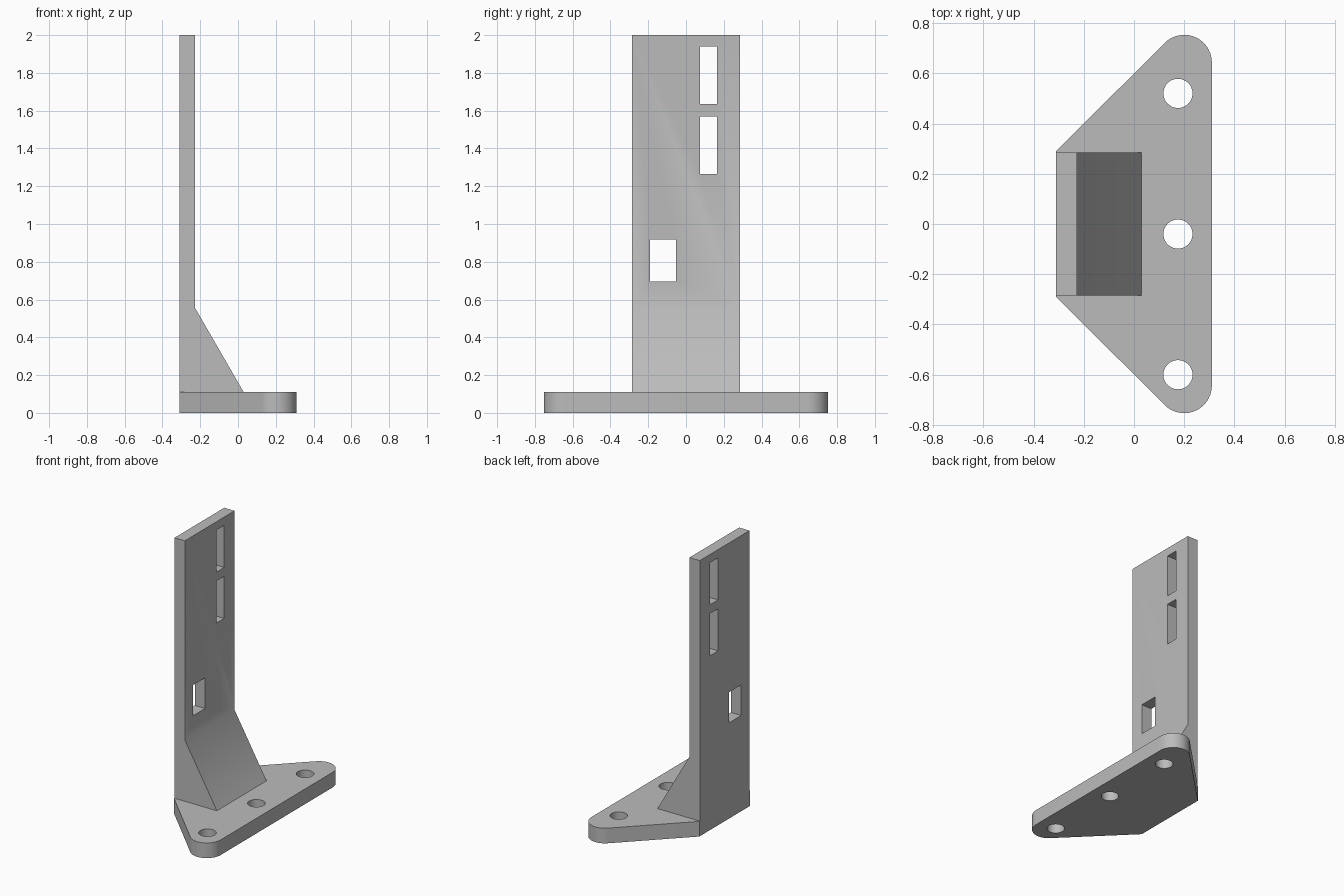
import bpy, bmesh, math
from mathutils import Vector

cube = bpy.data.objects.get("Cube")
if cube:
    bpy.data.objects.remove(cube, do_unlink=True)

grey = bpy.data.materials.new("plain grey")
grey.use_nodes = True
grey.diffuse_color = (0.5, 0.5, 0.5, 1)
grey.node_tree.nodes["Principled BSDF"].inputs["Base Color"].default_value = (0.5, 0.5, 0.5, 1)


def prism(name, points, direction):
    """Extrude a closed outline into a solid."""
    bm = bmesh.new()
    face = bm.faces.new([bm.verts.new(p) for p in points])
    moved = bmesh.ops.extrude_face_region(bm, geom=[face])["geom"]
    verts = [v for v in moved if isinstance(v, bmesh.types.BMVert)]
    bmesh.ops.translate(bm, verts=verts, vec=Vector(direction))
    bmesh.ops.recalc_face_normals(bm, faces=bm.faces)
    mesh = bpy.data.meshes.new(name)
    bm.to_mesh(mesh)
    bm.free()
    mesh.materials.append(grey)
    obj = bpy.data.objects.new(name, mesh)
    bpy.context.collection.objects.link(obj)
    return obj


def arc(cx, cy, radius, start, end, steps, z):
    angles = [math.radians(start + (end - start) * i / steps) for i in range(steps + 1)]
    return [(cx + radius * math.cos(a), cy + radius * math.sin(a), z) for a in angles]


def cut(obj, cutters):
    """Subtract the cutters, then remove them."""
    bpy.context.view_layer.objects.active = obj
    for cutter in cutters:
        mod = obj.modifiers.new("opening", "BOOLEAN")
        mod.operation, mod.solver, mod.object = "DIFFERENCE", "EXACT", cutter
        bpy.ops.object.modifier_apply(modifier=mod.name)
        bpy.data.objects.remove(cutter, do_unlink=True)


def smooth(obj, degrees):
    bpy.ops.object.select_all(action="DESELECT")
    obj.select_set(True)
    bpy.context.view_layer.objects.active = obj
    bpy.ops.object.shade_smooth_by_angle(angle=math.radians(degrees))


BACK, HALF, THICK = -0.31, 0.285, 0.11

# Base plate: tapered outline with two rounded corners
outline = [(BACK, HALF + 0.005, 0), (BACK, -HALF - 0.005, 0)]
outline += arc(0.2, -0.643, 0.11, -135, 0, 20, 0)
outline += arc(0.2, 0.643, 0.11, 0, 135, 20, 0)
base = prism("base_plate", outline, (0, 0, THICK))

# Round bolt holes
cut(base, [prism("bolt_hole", arc(0.175, y, 0.058, 0, 352.5, 47, -0.1), (0, 0, 0.4))
           for y in (-0.6, -0.04, 0.52)])
smooth(base, 30)

# Upright with a sloping foot
side = [(BACK, THICK), (0.03, THICK), (-0.227, 0.555), (-0.227, 2), (BACK, 2)]
upright = prism("upright", [(x, -HALF, z) for x, z in side], (0, 2 * HALF, 0))

# Rectangular slots: y range and z range
slots = [(0.075, 0.165, 1.635, 1.94), (0.075, 0.165, 1.265, 1.57), (-0.19, -0.053, 0.695, 0.917)]
cut(upright, [prism("slot", [(-0.5, a, c), (-0.5, b, c), (-0.5, b, d), (-0.5, a, d)], (0.5, 0, 0))
              for a, b, c, d in slots])
smooth(upright, 35)
